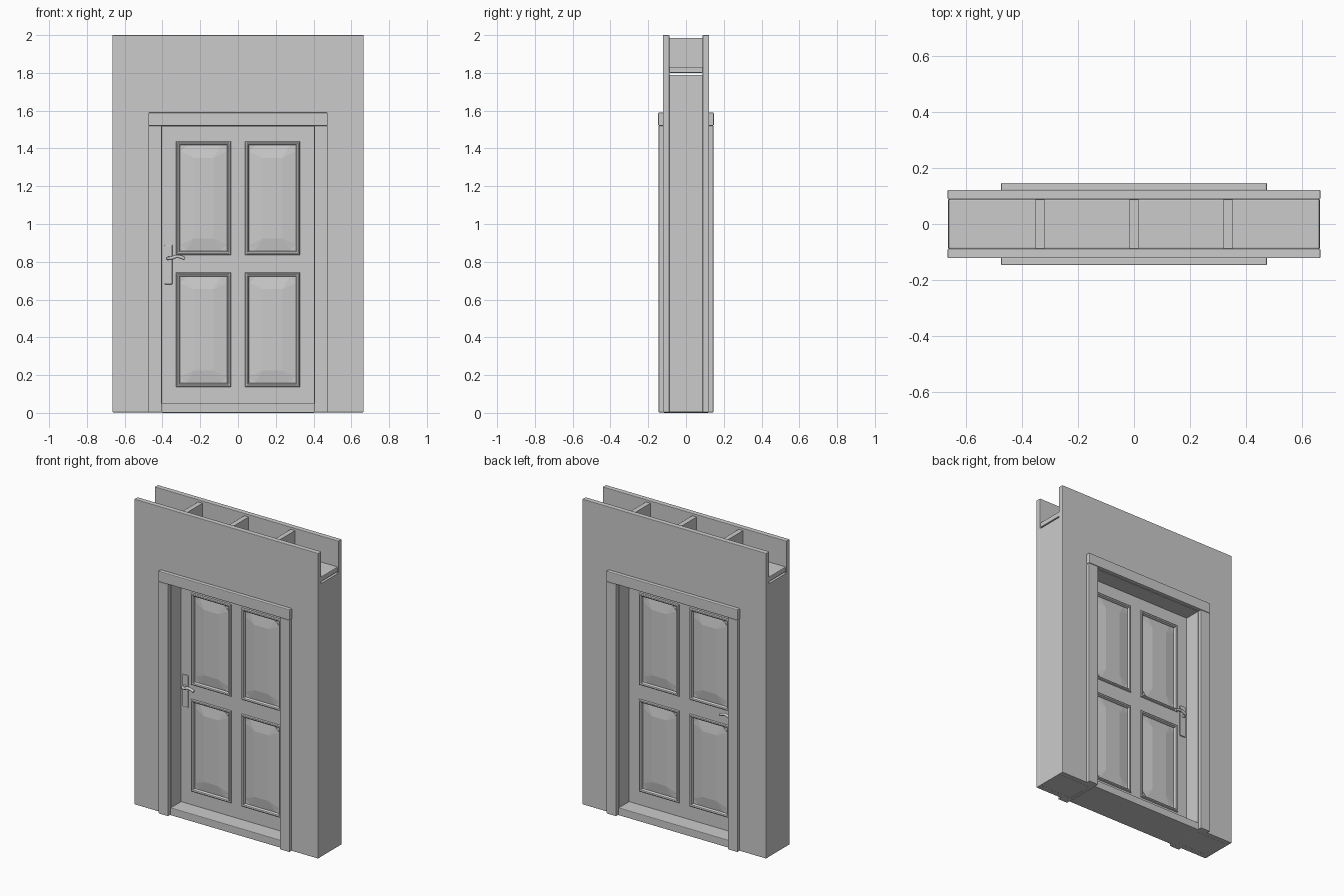
import bpy, bmesh
from mathutils import Vector

if "Cube" in bpy.data.objects:
    bpy.data.objects.remove(bpy.data.objects["Cube"])


def mesh_object(name, bm, bevel=0.0, segments=2):
    bmesh.ops.recalc_face_normals(bm, faces=bm.faces)
    me = bpy.data.meshes.new(name)
    bm.to_mesh(me)
    bm.free()
    ob = bpy.data.objects.new(name, me)
    bpy.context.collection.objects.link(ob)
    if bevel:
        mod = ob.modifiers.new("soft_edges", "BEVEL")
        mod.width = bevel
        mod.segments = segments
        mod.limit_method = "ANGLE"
    return ob


def box(name, x0, x1, y0, y1, z0, z1, bevel=0.0):
    bm = bmesh.new()
    bmesh.ops.create_cube(bm, size=1)
    for v in bm.verts:
        v.co = Vector(((x0 + x1) / 2 + v.co.x * (x1 - x0),
                       (y0 + y1) / 2 + v.co.y * (y1 - y0),
                       (z0 + z1) / 2 + v.co.z * (z1 - z0)))
    return mesh_object(name, bm, bevel)


def loft(name, loops, cap_first=True):
    """Bridge matching loops of points and cap the ends."""
    bm = bmesh.new()
    rings = [[bm.verts.new(p) for p in loop] for loop in loops]
    for a, b in zip(rings, rings[1:]):
        for i in range(len(a)):
            j = (i + 1) % len(a)
            bm.faces.new((a[i], a[j], b[j], b[i]))
    if cap_first:
        bm.faces.new(rings[0])
    bm.faces.new(rings[-1])
    bmesh.ops.remove_doubles(bm, verts=bm.verts, dist=1e-5)
    return mesh_object(name, bm)


W, OPEN, TOP = 0.665, 0.408, 1.522      # wall half width, doorway half width and height
IN, OUT, FACE = 0.088, 0.122, 0.147     # wall board inner / outer depth, trim depth

# wall boards with the doorway cut out, trim and header on both sides
outline = [(-W, .003), (-OPEN, .003), (-OPEN, TOP), (OPEN, TOP),
           (OPEN, .003), (W, .003), (W, 2), (-W, 2)]
for s, side in ((-1, "front"), (1, "back")):
    bm = bmesh.new()
    face = bm.faces.new([bm.verts.new((x, s * IN, z)) for x, z in outline])
    ext = bmesh.ops.extrude_face_region(bm, geom=[face])
    for v in ext["geom"]:
        if isinstance(v, bmesh.types.BMVert):
            v.co.y = s * OUT
    mesh_object(side + "_wall_board", bm, 0.003)
    ya, yb = sorted((s * 0.118, s * FACE))
    box(side + "_trim_header", -.475, .475, ya, yb, 1.52, 1.59, .005)
    for m in (-1, 1):
        xa, xb = sorted((m * .405, m * .474))
        ya, yb = sorted((s * 0.118, s * (FACE - .002)))
        box(side + "_trim_leg", xa, xb, ya, yb, .003, 1.52, .003)

# framing between the boards
box("top_plate", -.662, .662, -IN, IN, 1.80, 1.832, .004)
box("lintel", -.66, .66, -IN, IN, TOP + .02, 1.79)
for x in (-.335, 0, .335):
    box("upper_stud", x - .016, x + .016, -IN, IN, 1.83, 1.985)
for m in (-1, 1):
    xa, xb = sorted((m * .42, m * .664))
    box("side_infill", xa, xb, -IN, IN, .004, 1.79)
    xa, xb = sorted((m * .402, m * .425))
    box("door_jamb", xa, xb, -.121, .121, .003, TOP + .02)
box("head_jamb", -.42, .42, -.121, .121, 1.517, TOP + .02)
box("threshold", -.405, .405, -.12, .12, 0, .05, .004)

# door leaf: stiles, rails and thin core
D, CORE = .014, .006
PX = ((-.315, -.05), (.05, .315))
PZ = ((.15, .73), (.848, 1.425))
box("door_core", -.402, .402, -CORE, CORE, .05, 1.52)
for xa, xb in ((-.402, -.315), (-.05, .05), (.315, .402)):
    box("door_stile", xa, xb, -D, D, .05, 1.52)
for za, zb in ((.05, .15), (.73, .848), (1.425, 1.52)):
    for xa, xb in PX:
        box("door_rail", xa, xb, -D, D, za, zb)


def octagon(x0, x1, z0, z1, c, y):
    return [(x0 + c, y, z0), (x1 - c, y, z0), (x1, y, z0 + c), (x1, y, z1 - c),
            (x1 - c, y, z1), (x0 + c, y, z1), (x0, y, z1 - c), (x0, y, z0 + c)]


def moulding(name, x0, x1, z0, z1, s):
    """Half-round picture-frame moulding around a panel."""
    profile = [(.012, .0), (.012, .010), (.009, .017), (.003, .019),
               (-.004, .016), (-.008, .008), (-.008, .0)]
    bm = bmesh.new()
    rings = [[bm.verts.new(p) for p in
              ((x0 - o, s * h, z0 - o), (x1 + o, s * h, z0 - o),
               (x1 + o, s * h, z1 + o), (x0 - o, s * h, z1 + o))]
             for o, h in [(o, h + .006 if h else 0.004) for o, h in profile]]
    for a, b in zip(rings, rings[1:] + rings[:1]):
        for i in range(4):
            j = (i + 1) % 4
            bm.faces.new((a[i], a[j], b[j], b[i]))
    return mesh_object(name, bm)


# raised panels with faceted corners, and their mouldings
for s in (-1, 1):
    for xa, xb in PX:
        for za, zb in PZ:
            loft("raised_panel", [
                octagon(xa + .01, xb - .01, za + .01, zb - .01, .032, s * .005),
                octagon(xa + .01, xb - .01, za + .01, zb - .01, .032, s * .008),
                octagon(xa + .08, xb - .08, za + .075, zb - .075, 0, s * .018)])
            moulding("panel_moulding", xa, xb, za, zb, s)

# handles on both faces
for s in (-1, 1):
    ya, yb = sorted((s * .012, s * .022))
    box("handle_plate", -.389, -.347, ya, yb, .68, .89, .004)
    cu = bpy.data.curves.new("door_handle", "CURVE")
    cu.dimensions = "3D"
    cu.bevel_depth = .009
    cu.bevel_resolution = 2
    cu.resolution_u = 6
    cu.use_fill_caps = True
    path = [(-.368, .018, .818), (-.368, .045, .818), (-.355, .054, .819),
            (-.325, .055, .828), (-.302, .055, .825), (-.282, .054, .816)]
    sp = cu.splines.new("BEZIER")
    sp.bezier_points.add(len(path) - 1)
    for bp, (x, y, z) in zip(sp.bezier_points, path):
        bp.co = (x, s * y, z)
        bp.handle_left_type = bp.handle_right_type = "AUTO"
    bpy.context.collection.objects.link(bpy.data.objects.new("door_handle", cu))
